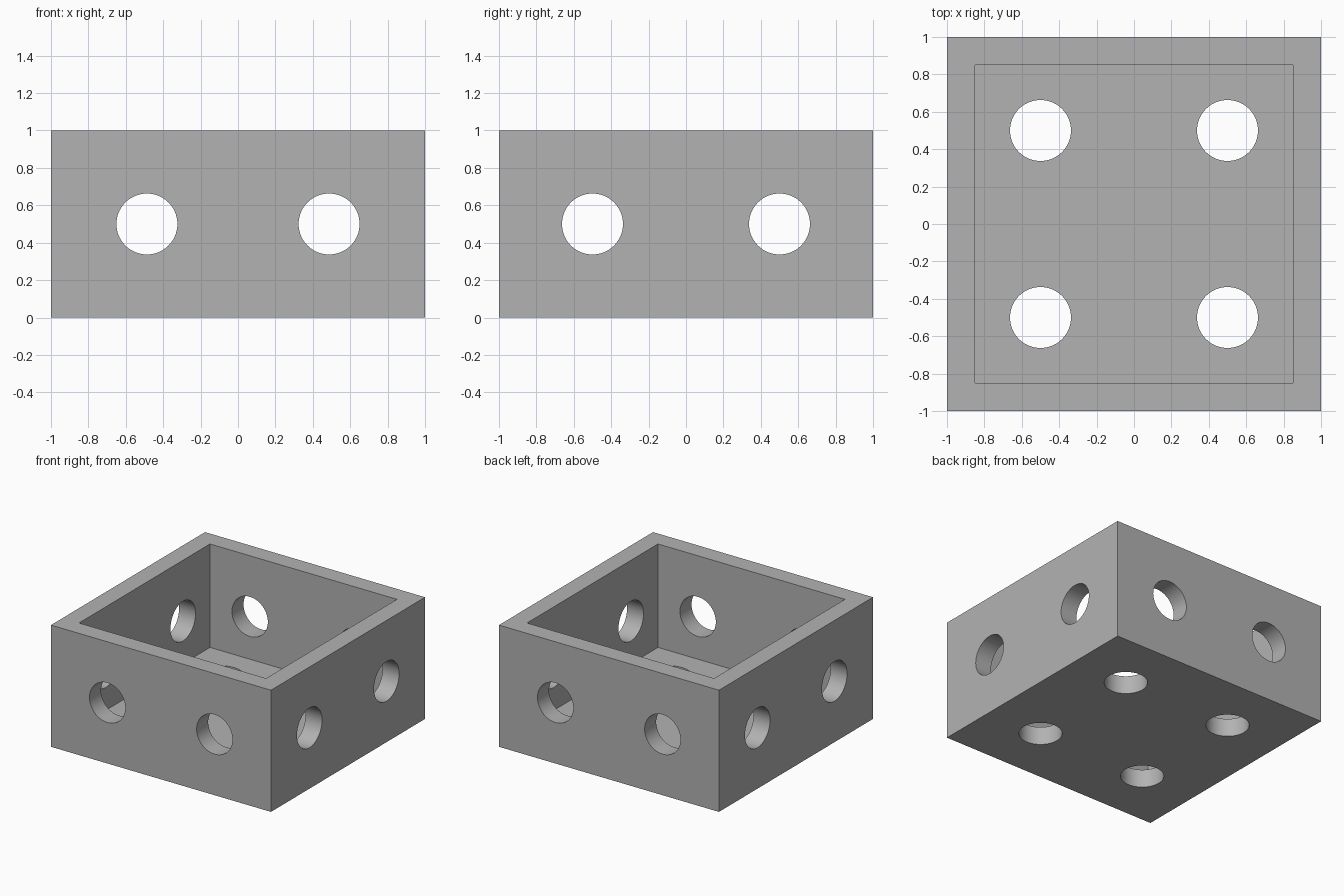
import bpy
from math import radians

if "Cube" in bpy.data.objects:
    bpy.data.objects.remove(bpy.data.objects["Cube"], do_unlink=True)

WALL = 0.15
HOLE_RADIUS = 0.163

grey = bpy.data.materials.new("plain grey")
grey.use_nodes = True
grey.diffuse_color = (0.448, 0.448, 0.448, 1)
grey.node_tree.nodes["Principled BSDF"].inputs["Base Color"].default_value = grey.diffuse_color


def block(name, size, centre):
    bpy.ops.mesh.primitive_cube_add(size=1, location=centre)
    obj = bpy.context.object
    obj.name = name
    obj.scale = size
    bpy.ops.object.transform_apply(location=True, rotation=True, scale=True)
    obj.data.materials.append(grey)
    return obj


def drill(name, centre, rotation, depth):
    bpy.ops.mesh.primitive_cylinder_add(vertices=64, radius=HOLE_RADIUS, depth=depth,
                                        location=centre, rotation=rotation)
    obj = bpy.context.object
    obj.name = name
    obj.data.materials.append(grey)
    return obj


# Solid body and the open cavity
box = block("open_box", (2, 2, 1), (0, 0, 0.5))
cavity = block("cavity_cutter", (2 - 2 * WALL, 2 - 2 * WALL, 1), (0, 0, 0.5 + WALL))
cutters = [cavity]

# Holes through opposite walls and the floor
quarter = radians(90)
for side in (-1, 1):
    cutters.append(drill("front_back_drill", (side * 0.487, 0, 0.5), (quarter, 0, 0), 3))
    cutters.append(drill("side_drill", (0, side * 0.5, 0.5), (0, quarter, 0), 3))
    for end in (-1, 1):
        cutters.append(drill("floor_drill", (side * 0.5, end * 0.5, 0), (0, 0, 0), 0.5))

# Cut everything out of the body
bpy.ops.object.select_all(action="DESELECT")
box.select_set(True)
bpy.context.view_layer.objects.active = box
for cutter in cutters:
    cutter.hide_render = True
    cut = box.modifiers.new("cut", "BOOLEAN")
    cut.operation = "DIFFERENCE"
    cut.solver = "EXACT"
    cut.object = cutter
    bpy.ops.object.modifier_apply(modifier=cut.name)
for cutter in cutters:
    bpy.data.objects.remove(cutter, do_unlink=True)

bpy.ops.object.shade_smooth_by_angle(angle=radians(30))
